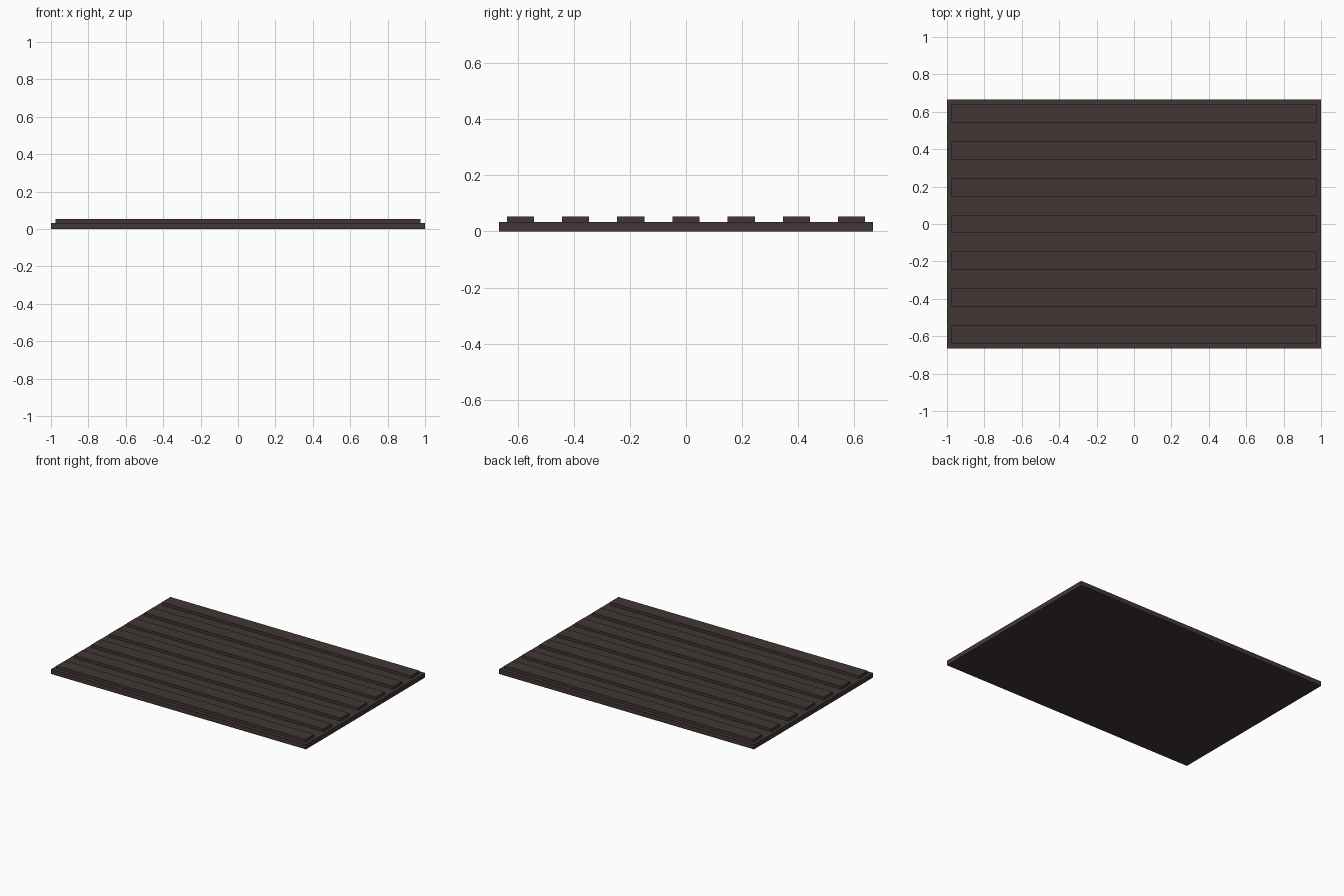
import bpy

cube = bpy.data.objects.get("Cube")
if cube:
    bpy.data.objects.remove(cube, do_unlink=True)

# Single dark brown colour
dark_brown = bpy.data.materials.new("dark_brown")
dark_brown.use_nodes = True
colour = (0.054, 0.037, 0.036, 1)
dark_brown.diffuse_color = colour
bsdf = next(n for n in dark_brown.node_tree.nodes if n.type == "BSDF_PRINCIPLED")
bsdf.inputs["Base Color"].default_value = colour


def box(name, size, y, bottom):
    """Box of the given size, centred on x, resting on height bottom."""
    bpy.ops.mesh.primitive_cube_add(size=1, location=(0, y, bottom + size[2] / 2))
    obj = bpy.context.object
    obj.name = name
    obj.scale = size
    bpy.ops.object.transform_apply(location=False, rotation=False, scale=True)
    obj.data.materials.append(dark_brown)
    return obj


# Flat base panel
BASE_HEIGHT = 0.033
box("base_panel", (2, 1.333, BASE_HEIGHT), 0, 0)

# Seven evenly spaced raised slats
SLATS, PITCH = 7, 0.1967
for i in range(SLATS):
    y = (i - (SLATS - 1) / 2) * PITCH
    box(f"slat_{i + 1}", (1.954, 0.097, 0.02), y, BASE_HEIGHT)
